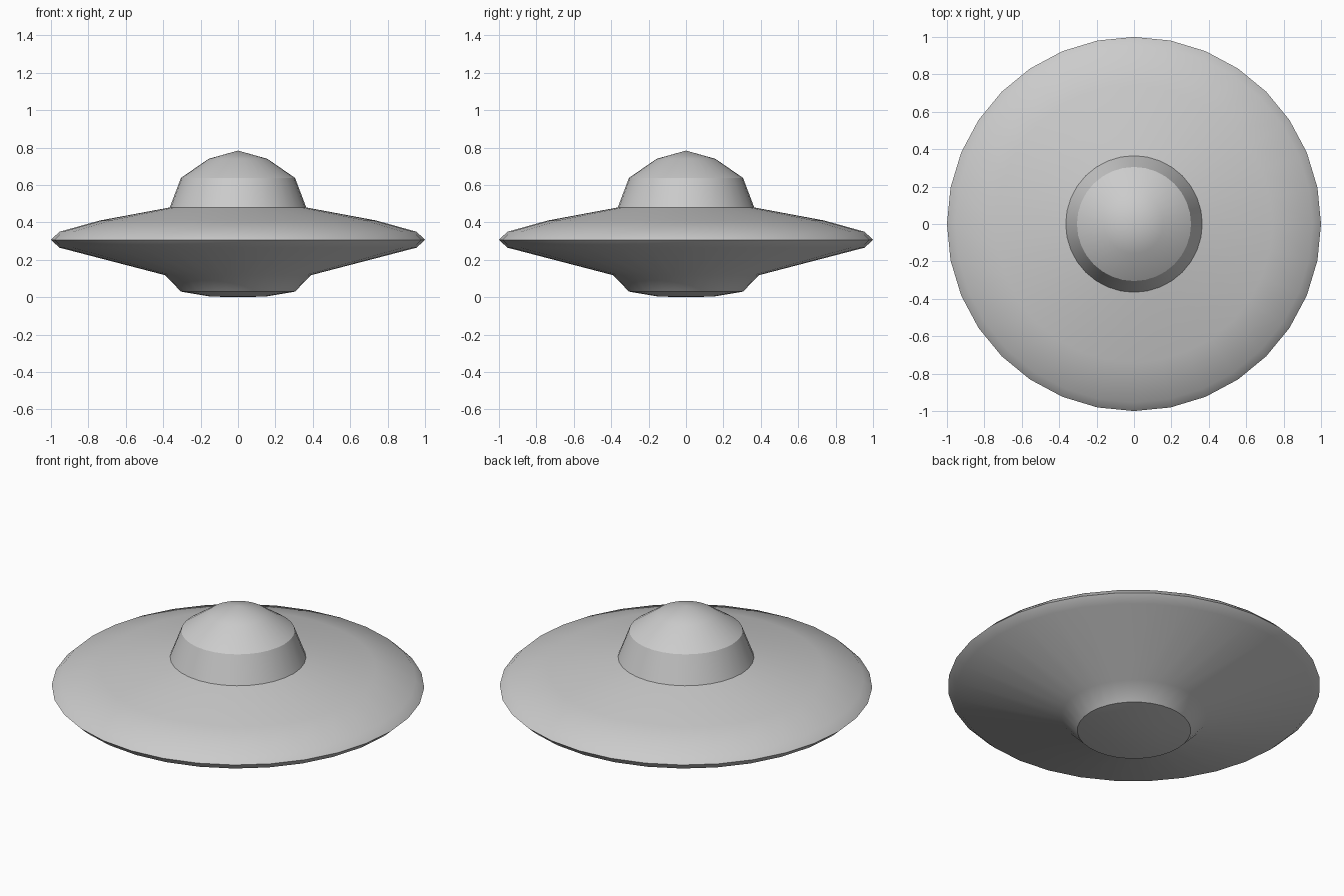
import bpy, bmesh, math

if "Cube" in bpy.data.objects:
    bpy.data.objects.remove(bpy.data.objects["Cube"])

SEGMENTS = 32


def lathe(name, profile):
    """Spin an (r, z) profile around z; points with r = 0 become poles."""
    bm = bmesh.new()
    rings = []
    for r, z in profile:
        if r == 0:
            rings.append([bm.verts.new((0, 0, z))] * SEGMENTS)
        else:
            rings.append([bm.verts.new((r * math.cos(2 * math.pi * i / SEGMENTS),
                                        r * math.sin(2 * math.pi * i / SEGMENTS), z))
                          for i in range(SEGMENTS)])
    for lower, upper in zip(rings, rings[1:]):
        for i in range(SEGMENTS):
            j = (i + 1) % SEGMENTS
            corners = dict.fromkeys((lower[i], lower[j], upper[j], upper[i]))
            bm.faces.new(list(corners))
    mesh = bpy.data.meshes.new(name)
    bm.to_mesh(mesh)
    bm.free()
    obj = bpy.data.objects.new(name, mesh)
    bpy.context.collection.objects.link(obj)
    bpy.ops.object.select_all(action='DESELECT')
    obj.select_set(True)
    bpy.context.view_layer.objects.active = obj
    bpy.ops.object.shade_smooth_by_angle(angle=math.radians(33))
    return obj


# Saucer hull: shallow base, flared underside, thin rim, sloping top
lathe("saucer_hull", [(0, 0), (0.15, 0.004), (0.305, 0.03), (0.39, 0.118),
                      (0.955, 0.265), (1.0, 0.307), (0.955, 0.35),
                      (0.74, 0.41), (0.365, 0.48)])

# Cabin dome sitting on the hull opening
lathe("cabin_dome", [(0.365, 0.48), (0.305, 0.638), (0.157, 0.74), (0, 0.784)])
